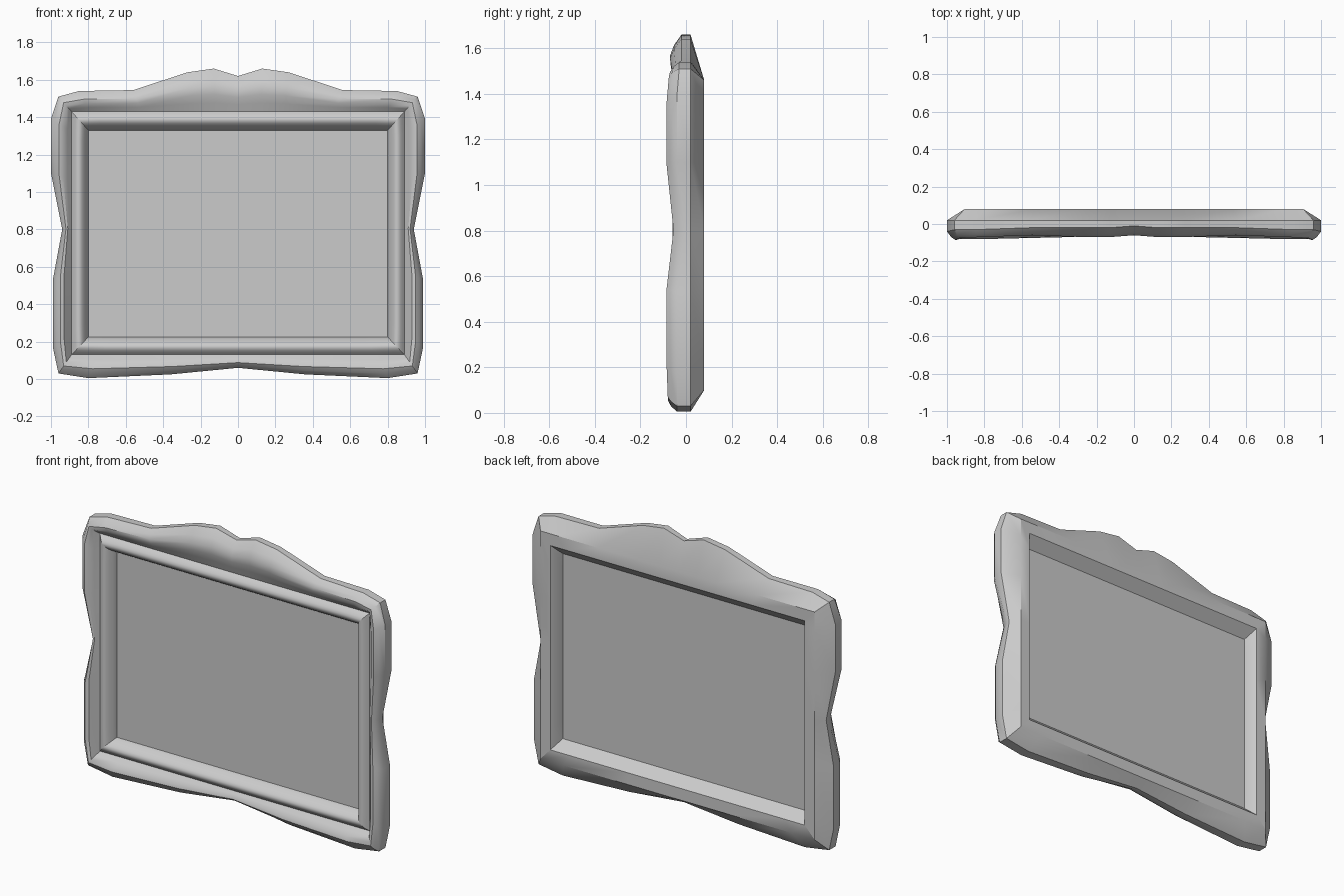
import bpy
import bmesh
import math
from mathutils import Vector

default_cube = bpy.data.objects.get("Cube")
if default_cube:
    bpy.data.objects.remove(default_cube, do_unlink=True)

# Single plain grey finish
grey = bpy.data.materials.new("plain grey")
grey.use_nodes = True
colour = (0.6, 0.6, 0.6, 1)
grey.diffuse_color = colour
grey.node_tree.nodes["Principled BSDF"].inputs["Base Color"].default_value = colour

# Right half of the carved outline, bottom centre to top centre:
# x, z, depth of the front edge, depth of the rounded crest
HALF_OUTLINE = [
    (0, .06, 0, -.05),
    (.36, .025, -.03, -.07),
    (.8, .005, -.04, -.08),
    (.96, .03, -.04, -.08),
    (.99, .17, -.04, -.085),
    (.99, .53, -.04, -.085),
    (.94, .8, 0, -.055),
    (1, 1.1, -.04, -.085),
    (1, 1.39, -.04, -.085),
    (.96, 1.51, -.03, -.075),
    (.85, 1.54, -.03, -.07),
    (.56, 1.545, -.02, -.06),
    (.27, 1.64, -.02, -.07),
    (.13, 1.66, -.02, -.07),
    (0, 1.62, -.01, -.06),
]
mirrored = [(-x, z, e, c) for x, z, e, c in HALF_OUTLINE[-2:0:-1]]
OUTLINE = HALF_OUTLINE + mirrored
CORNER_X, LOW_CORNER, HIGH_CORNER = .96, .03, 1.51


def is_corner(point):
    return abs(point[0]) == CORNER_X and point[1] in (LOW_CORNER, HIGH_CORNER)


def rectangle_ring(half_width, low, high, depth):
    """Slide every outline point onto a rectangle, corner to corner."""
    ring = []
    for x, z, edge, crest in OUTLINE:
        u = x / CORNER_X
        v = (z - LOW_CORNER) / (HIGH_CORNER - LOW_CORNER)
        if z < .1:
            v = 0
        elif z >= HIGH_CORNER:
            v = 1
        else:
            u = math.copysign(1, x)
        ring.append(Vector((u * half_width, depth, low + v * (high - low))))
    return ring


def edge_ring(depth=None):
    return [Vector((x, edge if depth is None else depth, z))
            for x, z, edge, crest in OUTLINE]


def finish(bm, name):
    bmesh.ops.recalc_face_normals(bm, faces=bm.faces)
    mesh = bpy.data.meshes.new(name)
    bm.to_mesh(mesh)
    bm.free()
    mesh.materials.append(grey)
    obj = bpy.data.objects.new(name, mesh)
    bpy.context.collection.objects.link(obj)
    return obj


# Cross-section rings, running from the back edge round the front to the recess
groove = rectangle_ring(.89, .13, 1.43, -.03)
front_edge = edge_ring()
rings = [edge_ring(.02), front_edge]

# Swollen carved border
for slide, swell in ((.2, .65), (.4, 1), (.6, .9), (.8, .45)):
    ring = []
    for outer, inner, point in zip(front_edge, groove, OUTLINE):
        spot = outer.lerp(inner, slide)
        base = point[2] if slide < .4 else inner.y
        spot.y = base + (point[3] - base) * swell
        ring.append(spot)
    rings.append(ring)

# Rounded inner bead
STEPS = 8
bead_start = len(rings)
for i in range(STEPS + 1):
    t = i / STEPS
    depth = -.03 * (1 - t) - .045 * math.sin(math.pi * t)
    rings.append(rectangle_ring(.89 - .09 * t, .13 + .095 * t, 1.43 - .1 * t, depth))

# Sloping recess and flat rim on the back
rings.append(rectangle_ring(.8, .225, 1.33, .02))
rings.append(rectangle_ring(.84, .17, 1.39, .08))
rings.append(rectangle_ring(.905, .1, 1.46, .08))

# Skin the frame
bm = bmesh.new()
loops = [[bm.verts.new(p) for p in ring] for ring in rings]
count = len(OUTLINE)
for a, b in zip(loops, loops[1:] + loops[:1]):
    for i in range(count):
        j = (i + 1) % count
        bm.faces.new((a[i], a[j], b[j], b[i]))

# Crisp mitres at the bead corners
for a, b in zip(loops[bead_start:], loops[bead_start + 1:]):
    for i, point in enumerate(OUTLINE):
        if is_corner(point):
            bm.edges.get((a[i], b[i])).smooth = False
frame = finish(bm, "frame")

bpy.ops.object.select_all(action='DESELECT')
frame.select_set(True)
bpy.context.view_layer.objects.active = frame
bpy.ops.object.shade_smooth_by_angle(angle=math.radians(35))

# Flat picture panel
bm = bmesh.new()
bmesh.ops.create_cube(bm, size=1)
bmesh.ops.scale(bm, vec=(1.6, .02, 1.105), verts=bm.verts)
bmesh.ops.translate(bm, vec=(0, .01, .7775), verts=bm.verts)
finish(bm, "picture_panel")
